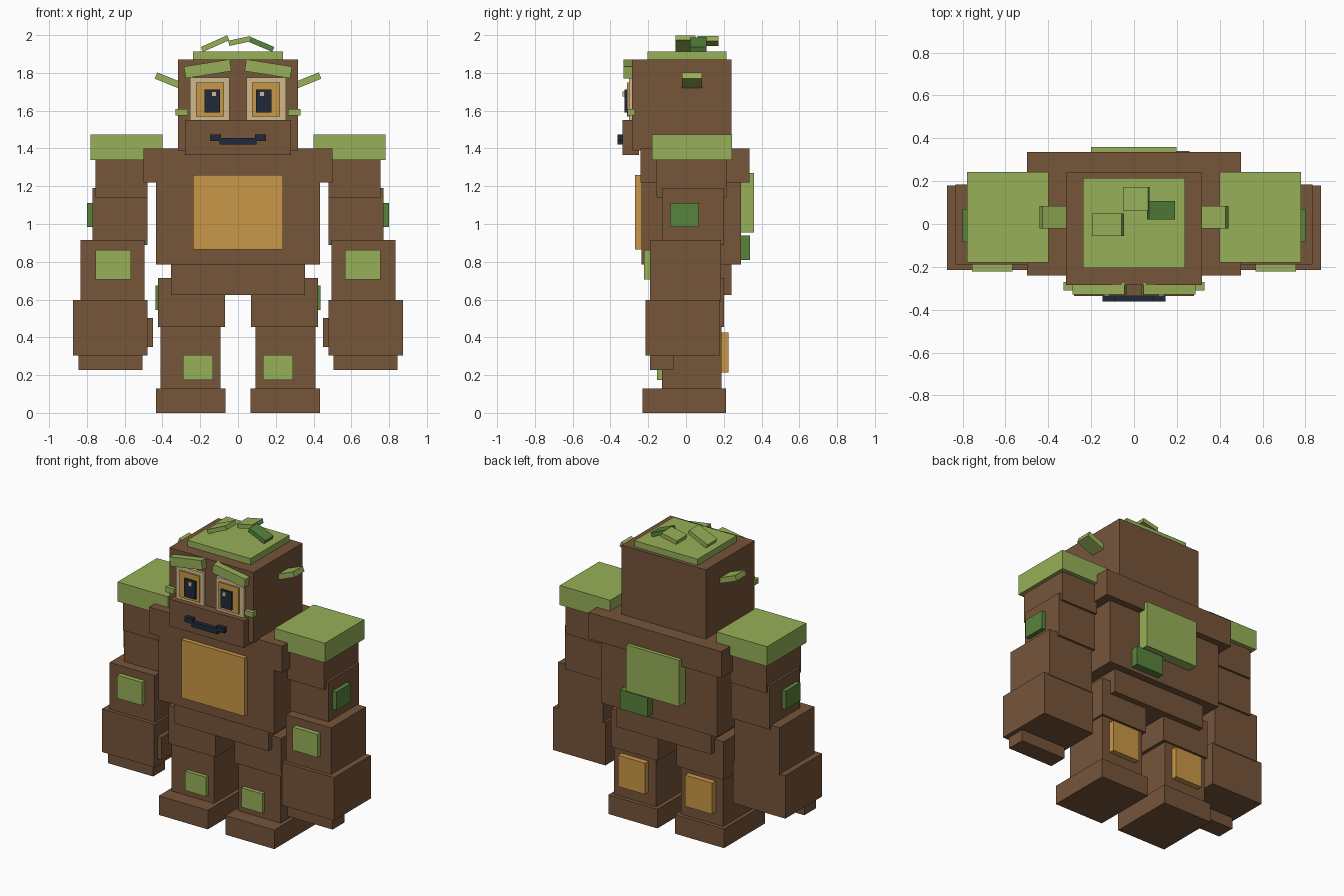
import bpy
import math
from mathutils import Matrix, Vector

if "Cube" in bpy.data.objects:
    bpy.data.objects.remove(bpy.data.objects["Cube"])


def material(name, r, g, b):
    lin = [((c / 255 + 0.055) / 1.055) ** 2.4 for c in (r, g, b)]
    m = bpy.data.materials.new(name)
    m.diffuse_color = (*lin, 1)
    m.use_nodes = True
    m.node_tree.nodes["Principled BSDF"].inputs["Base Color"].default_value = m.diffuse_color
    return m


BROWN = material("bark brown", 118, 85, 58)
GREEN = material("leaf green", 151, 176, 88)
DARK = material("moss green", 88, 132, 60)
OCHRE = material("ochre", 201, 152, 72)
CREAM = material("cream", 208, 186, 142)
NAVY = material("ink navy", 32, 42, 58)

FACES = [(0, 2, 3, 1), (4, 5, 7, 6), (0, 1, 5, 4), (2, 6, 7, 3), (0, 4, 6, 2), (1, 3, 7, 5)]


def box(name, mat, x, y, z, tilt=0):
    """Box from x, y, z ranges, tilted in the front plane about its centre."""
    c = Vector([(r[0] + r[1]) / 2 for r in (x, y, z)])
    rot = Matrix.Rotation(math.radians(-tilt), 3, 'Y')
    verts = [rot @ (Vector((a, b, d)) - c) for a in x for b in y for d in z]
    me = bpy.data.meshes.new(name)
    me.from_pydata(verts, [], [f[::-1] for f in FACES])
    me.materials.append(mat)
    me.validate()
    # make the faces point outward
    if sum(p.normal.dot(p.center) for p in me.polygons) < 0:
        me.flip_normals()
    ob = bpy.data.objects.new(name, me)
    ob.location = c
    bpy.context.collection.objects.link(ob)


def pair(name, mat, x, y, z, tilt=0):
    """Right-hand (+x) box and its mirror image."""
    box("right_" + name, mat, x, y, z, tilt)
    box("left_" + name, mat, (-x[1], -x[0]), y, z, -tilt)


# body
box("torso", BROWN, (-.435, .435), (-.235, .29), (.785, 1.23))
box("chest", BROWN, (-.5, .5), (-.24, .335), (1.22, 1.40))
box("hips", BROWN, (-.355, .355), (-.18, .24), (.625, .79))
box("belly_plate", OCHRE, (-.237, .237), (-.27, -.22), (.865, 1.26))
box("back_moss", GREEN, (-.2, .198), (.28, .36), (.955, 1.27))
box("back_moss_small", DARK, (.05, .26), (.28, .34), (.81, .94))

# head
box("head", BROWN, (-.317, .317), (-.285, .24), (1.39, 1.87))
box("muzzle", BROWN, (-.28, .28), (-.335, -.25), (1.365, 1.55))
box("mouth", NAVY, (-.097, .097), (-.362, -.33), (1.42, 1.455))
pair("mouth_corner", NAVY, (.09, .148), (-.362, -.33), (1.44, 1.475))
box("head_moss", GREEN, (-.237, .237), (-.205, .215), (1.865, 1.912))

# eyes, brows and cheeks
pair("eye_rim", CREAM, (.045, .255), (-.302, -.28), (1.55, 1.775))
pair("eye_iris", OCHRE, (.073, .223), (-.312, -.29), (1.57, 1.75))
pair("eye_pupil", NAVY, (.095, .178), (-.325, -.30), (1.59, 1.712))
pair("eye_glint", CREAM, (.114, .14), (-.335, -.32), (1.675, 1.702))
pair("brow", GREEN, (.038, .283), (-.33, -.275), (1.79, 1.853), -9)
pair("cheek_moss", GREEN, (.265, .33), (-.31, -.27), (1.575, 1.61))

# leaves on the head
pair("side_leaf", GREEN, (.28, .44), (-.02, .085), (1.738, 1.774), 22)
box("top_leaf_a", GREEN, (-.198, -.045), (-.055, .05), (1.941, 1.969), 24)
box("top_leaf_b", GREEN, (-.05, .07), (.06, .172), (1.955, 1.983), 12)
box("top_leaf_c", DARK, (.06, .192), (.02, .108), (1.936, 1.964), -23)

# arms
pair("shoulder_moss", GREEN, (.4, .78), (-.18, .243), (1.34, 1.473))
pair("shoulder", BROWN, (.48, .755), (-.155, .215), (1.14, 1.345))
pair("upper_arm", BROWN, (.48, .77), (-.127, .2), (.89, 1.19))
pair("upper_arm_moss", DARK, (.76, .8), (-.085, .07), (.985, 1.11))
pair("forearm", BROWN, (.495, .833), (-.19, .185), (.59, .915))
pair("forearm_moss", GREEN, (.567, .755), (-.222, -.18), (.705, .862))
pair("hand", BROWN, (.48, .873), (-.215, .18), (.305, .598))
pair("fingers", BROWN, (.505, .845), (-.19, -.065), (.227, .31))
pair("thumb", BROWN, (.45, .49), (-.18, -.06), (.35, .503))

# legs
pair("thigh", BROWN, (.07, .423), (-.14, .2), (.455, .715))
pair("thigh_moss", DARK, (.41, .437), (-.06, .08), (.545, .675))
pair("shin", BROWN, (.093, .41), (-.127, .187), (.12, .46))
pair("shin_moss", GREEN, (.133, .29), (-.153, -.12), (.175, .307))
pair("calf_plate", OCHRE, (.15, .355), (.18, .225), (.213, .425))
pair("foot", BROWN, (.066, .435), (-.23, .213), (0, .13))
